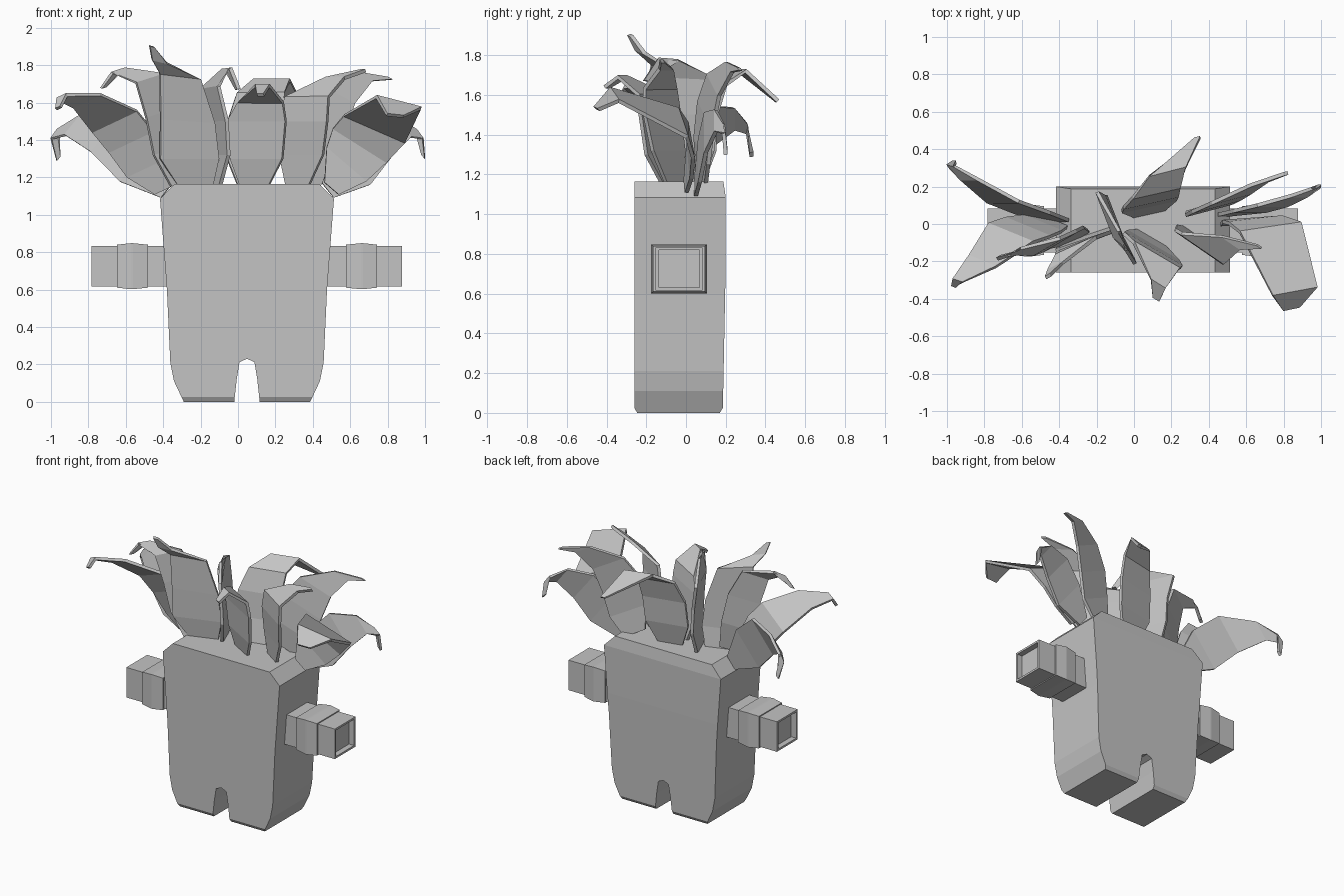
import bpy, bmesh
from mathutils import Vector

CX = 0.048  # symmetry plane of body and arms

grey = bpy.data.materials.new("grey")
grey.diffuse_color = (0.55, 0.55, 0.55, 1)


def finish(bm, name):
    bmesh.ops.recalc_face_normals(bm, faces=bm.faces[:])
    me = bpy.data.meshes.new(name)
    bm.to_mesh(me)
    bm.free()
    me.materials.append(grey)
    ob = bpy.data.objects.new(name, me)
    bpy.context.collection.objects.link(ob)
    return ob


# Body: half outline mirrored, extruded front to back
half = [(0.0, 0.23), (0.04, 0.212), (0.055, 0.12), (0.068, 0.0), (0.338, 0.0), (0.39, 0.11),
        (0.41, 0.21), (0.428, 0.6), (0.465, 1.085), (0.385, 1.165)]
outline = half + [(-x, z) for x, z in reversed(half[1:])]
bm = bmesh.new()
face = bm.faces.new([bm.verts.new((CX + x, -0.26, z)) for x, z in outline])
ext = bmesh.ops.extrude_face_region(bm, geom=[face])
for v in ext["geom"]:
    if isinstance(v, bmesh.types.BMVert):
        v.co.y = 0.2
for z in (0.025, 0.4, 0.75, 1.085):
    bmesh.ops.bisect_plane(bm, geom=bm.verts[:] + bm.edges[:] + bm.faces[:],
                           plane_co=(0, 0, z), plane_no=(0, 0, 1), dist=0.0005)
for v in bm.verts:
    z = v.co.z
    if v.co.y > 0:  # gently bowed back
        v.co.y = 0.185 + 0.015 * min(z / 0.75, 1) if z < 1.12 else 0.188
    if z < 0.001:   # bevelled soles
        v.co.y += 0.015 if v.co.y < 0 else -0.015
finish(bm, "body")

# Arms: square sections along x, with a cuff and a hollow end
sections = [(0.40, .118, .108), (0.53, .118, .108), (0.53, .13, .115), (0.61, .14, .123),
            (0.62, .14, .123), (0.695, .13, .115), (0.695, .118, .108), (0.83, .118, .108),
            (0.83, .102, .094), (0.79, .102, .094)]
for side, name in ((1, "arm_right"), (-1, "arm_left")):
    bm = bmesh.new()
    prev = None
    for d, hy, hz in sections:
        ring = [bm.verts.new((CX + side * d, -0.035 + a * hy, 0.725 + b * hz))
                for a, b in ((-1, -1), (1, -1), (1, 1), (-1, 1))]
        if prev:
            for i in range(4):
                j = (i + 1) % 4
                bm.faces.new((prev[i], prev[j], ring[j], ring[i]))
        else:
            bm.faces.new(ring)
        prev = ring
    bm.faces.new(prev)
    finish(bm, name)


# Leaves: a tapering strip along a path, its width turning from one direction to another
def leaf(name, side, widths, path, side_tip=None):
    start, end = Vector(side).normalized(), Vector(side_tip or side).normalized()
    bm = bmesh.new()
    prev = None
    for i, (p, w) in enumerate(zip(path, widths)):
        t = max(0, i - 1) / (len(path) - 2)
        across = start.lerp(end, t).normalized()
        row = [bm.verts.new(Vector(p) + across * w * s) for s in (-0.5, 0.5)]
        if prev:
            bm.faces.new((prev[0], prev[1], row[1], row[0]))
        prev = row
    ob = finish(bm, name)
    mod = ob.modifiers.new("thickness", "SOLIDIFY")
    mod.thickness = 0.02
    mod.offset = 0


leaf("leaf_far_left_back", (0.6, 0, 0.75), (.1, .29, .27, .14, .06, .03),
     [(-.38, .02, 1.13), (-.54, .06, 1.29), (-.70, .12, 1.44), (-.88, .24, 1.48),
      (-.98, .31, 1.43), (-.96, .33, 1.30)])
leaf("leaf_far_left_front", (0.85, -0.35, 0.4), (.1, .24, .28, .28, .17, .06, .03),
     [(-.40, .0, 1.13), (-.49, .0, 1.25), (-.57, -.02, 1.39), (-.66, -.05, 1.50),
      (-.81, -.20, 1.61), (-.94, -.30, 1.63), (-.96, -.33, 1.57)])
leaf("leaf_left", (0.6, 0.35, 0.2), (.14, .22, .22, .18, .08, .03),
     [(-.30, -.07, 1.17), (-.36, -.07, 1.35), (-.40, -.09, 1.55), (-.47, -.12, 1.73),
      (-.64, -.15, 1.77), (-.72, -.18, 1.68)])
leaf("leaf_left_tall", (0.9, 0.3, 0), (.2, .33, .31, .24, .09, .03),
     [(-.23, -.06, 1.16), (-.26, -.09, 1.30), (-.27, -.10, 1.50), (-.31, -.12, 1.74),
      (-.42, -.23, 1.82), (-.46, -.28, 1.90)], (0.85, 0.5, -0.25))
leaf("leaf_edge_on", (-0.35, 0.9, 0), (.15, .28, .28, .26, .11, .03),
     [(-.12, .02, 1.16), (-.10, .02, 1.32), (-.11, .02, 1.50), (-.15, .05, 1.68),
      (-.06, -.09, 1.78), (0, -.20, 1.67)], (-0.35, 0.9, -0.1))
leaf("leaf_centre_front", (0.86, -0.5, 0), (.18, .32, .36, .28, .09, .04),
     [(.09, -.08, 1.16), (.10, -.12, 1.30), (.10, -.14, 1.50), (.12, -.17, 1.60),
      (.13, -.32, 1.69), (.12, -.40, 1.64)])
leaf("leaf_centre_back", (0.9, 0.2, 0), (.17, .3, .3, .26, .2, .03),
     [(.08, .06, 1.16), (.08, .10, 1.32), (.09, .12, 1.50), (.12, .17, 1.65),
      (.18, .28, 1.72), (.34, .46, 1.57)])
leaf("leaf_right_back", (0.75, 0.2, -0.4), (.16, .29, .30, .24, .11, .03),
     [(.35, .08, 1.17), (.40, .08, 1.32), (.44, .10, 1.50), (.52, .14, 1.65),
      (.67, .22, 1.74), (.81, .27, 1.73)])
leaf("leaf_right_front", (0.8, -0.55, 0), (.15, .28, .31, .28, .12, .03),
     [(.32, -.06, 1.16), (.34, -.09, 1.32), (.35, -.12, 1.50), (.37, -.13, 1.63),
      (.52, -.10, 1.73), (.67, -.12, 1.77)])
leaf("leaf_far_right_back", (-0.6, 0, 0.75), (.1, .28, .26, .14, .06, .03),
     [(.48, .05, 1.13), (.62, .07, 1.27), (.74, .10, 1.41), (.88, .15, 1.47),
      (.97, .19, 1.43), (.99, .20, 1.31)])
leaf("leaf_far_right_front", (0.7, 0.05, -0.6), (.1, .28, .34, .36, .25, .09),
     [(.50, .0, 1.14), (.58, .02, 1.27), (.65, .02, 1.37), (.73, -.02, 1.46),
      (.86, -.36, 1.60), (.84, -.45, 1.53)], (0.95, 0.2, -0.1))
